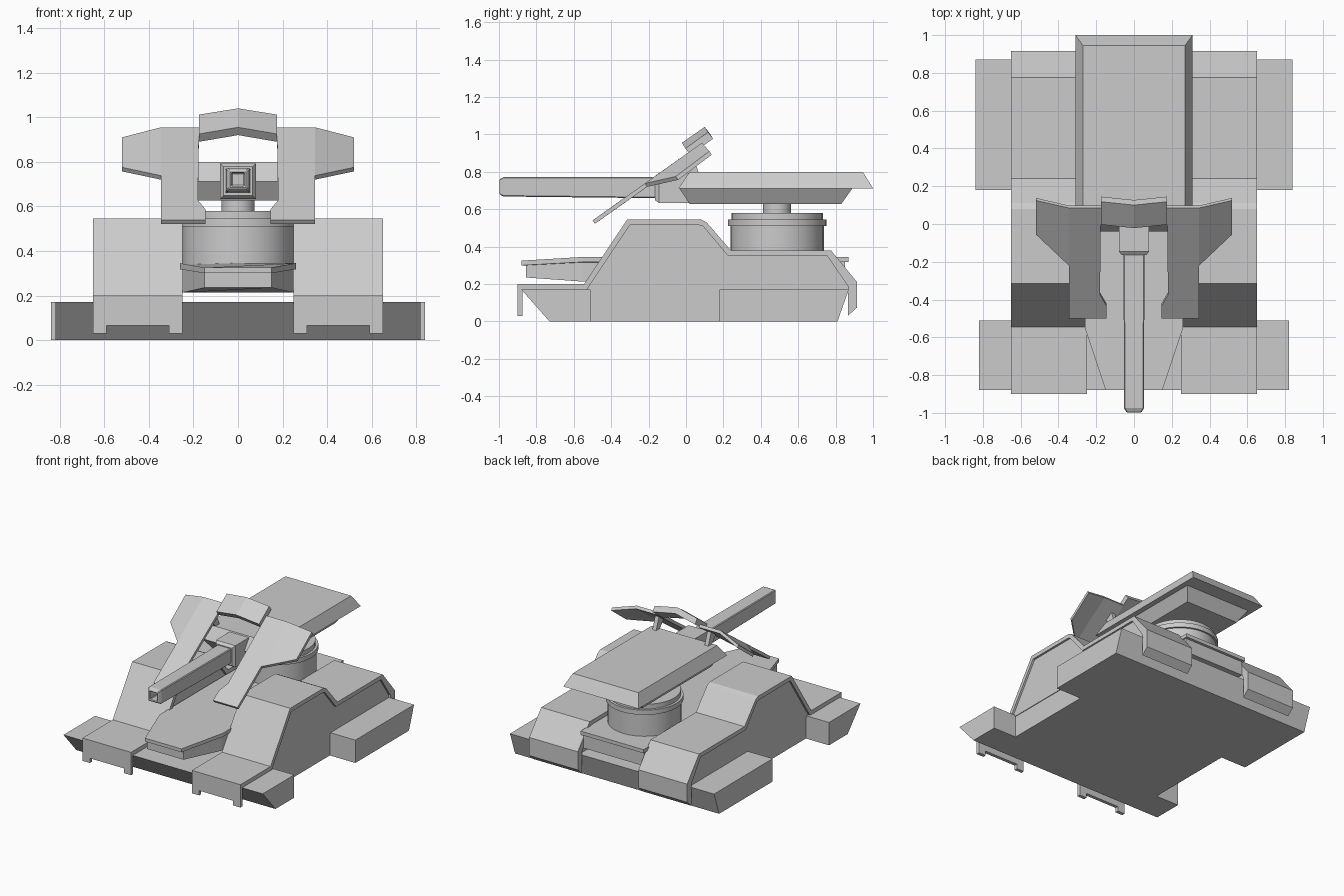
import bpy, bmesh
from mathutils import Vector

if "Cube" in bpy.data.objects:
    bpy.data.objects.remove(bpy.data.objects["Cube"])


def loft(name, rings):
    """Solid through matching closed rings of 3D points."""
    bm = bmesh.new()
    vs = [[bm.verts.new(p) for p in r] for r in rings]
    n = len(rings[0])
    for a, b in zip(vs, vs[1:]):
        for i in range(n):
            j = (i + 1) % n
            bm.faces.new((a[i], a[j], b[j], b[i]))
    bm.faces.new(vs[0][::-1])
    bm.faces.new(vs[-1])
    bmesh.ops.recalc_face_normals(bm, faces=bm.faces[:])
    me = bpy.data.meshes.new(name)
    bm.to_mesh(me)
    bm.free()
    ob = bpy.data.objects.new(name, me)
    bpy.context.collection.objects.link(ob)
    return ob


def prism(name, profile, x0, x1):
    """Extrude a (y, z) profile along x."""
    return loft(name, [[(x, y, z) for y, z in profile] for x in (x0, x1)])


def box(name, x0, x1, y0, y1, z0, z1):
    return prism(name, [(y0, z0), (y1, z0), (y1, z1), (y0, z1)], x0, x1)


def rect(x, y0, y1, z):
    return [(-x, y0, z), (x, y0, z), (x, y1, z), (-x, y1, z)]


def square(h, y, zc):
    return [(-h, y, zc - h), (h, y, zc - h), (h, y, zc + h), (-h, y, zc + h)]


def plate(name, pts, faces, offset):
    """Folded sheet thickened along an offset vector."""
    bm = bmesh.new()
    vs = [bm.verts.new(p) for p in pts]
    for f in faces:
        bm.faces.new([vs[i] for i in f])
    ext = bmesh.ops.extrude_face_region(bm, geom=bm.faces[:], use_keep_orig=True)
    bmesh.ops.translate(bm, vec=Vector(offset),
                        verts=[g for g in ext["geom"] if isinstance(g, bmesh.types.BMVert)])
    bmesh.ops.recalc_face_normals(bm, faces=bm.faces[:])
    me = bpy.data.meshes.new(name)
    bm.to_mesh(me)
    bm.free()
    ob = bpy.data.objects.new(name, me)
    bpy.context.collection.objects.link(ob)
    return ob


# Low base: middle floor plus wider front and rear sponsons
box("base_floor", -0.63, 0.63, -0.51, 0.18, 0, 0.17)
prism("front_sponson", [(-0.88, 0.17), (-0.73, 0), (-0.51, 0), (-0.51, 0.17)], -0.82, 0.82)
prism("rear_sponson", [(0.18, 0), (0.81, 0), (0.87, 0.17), (0.18, 0.17)], -0.84, 0.84)

# Fenders: folded armour shell over a slightly inset body
inner = [(0.865, 0.19), (0.755, 0.35), (0.225, 0.35), (0.09, 0.51), (0.07, 0.515),
         (-0.30, 0.515), (-0.53, 0.17)]
outer = [(-0.90, 0.065), (-0.90, 0.20), (-0.545, 0.20), (-0.315, 0.545), (0.08, 0.545),
         (0.11, 0.53), (0.24, 0.38), (0.775, 0.38), (0.915, 0.21), (0.915, 0.075), (0.865, 0.03)]
for s, side in ((-1, "left"), (1, "right")):
    prism(f"fender_shell_{side}", outer + inner + [(-0.875, 0.17), (-0.875, 0.065)],
          0.25 * s, 0.65 * s)
    prism(f"fender_body_{side}", inner + [(-0.53, 0.16), (0.865, 0.16)], 0.27 * s, 0.635 * s)
    for x0, x1 in ((0.25, 0.31), (0.59, 0.65)):
        box(f"flap_leg_{side}", x0 * s, x1 * s, -0.90, -0.875, 0.03, 0.065)

# Centre hull: tapered nose, thin lid on top
def outline(w, front, rear, z_front, z_back):
    return [(-w, -0.55, z_back), (-0.15, front, z_front), (0.15, front, z_front),
            (w, -0.55, z_back), (w, rear, z_back), (-w, rear, z_back)]

loft("centre_lid", [outline(0.26, -0.88, 0.87, 0.30, 0.318),
                    outline(0.26, -0.88, 0.87, 0.325, 0.345)])
loft("centre_hull", [outline(0.25, -0.855, 0.85, 0.235, 0.213),
                     outline(0.25, -0.855, 0.85, 0.30, 0.318)])

# Turret ring and neck
for name, r, z0, z1 in (("ring_drum", 0.25, 0.34, 0.51), ("ring_lip", 0.263, 0.51, 0.545),
                        ("ring_cap", 0.245, 0.545, 0.58), ("turret_neck", 0.075, 0.58, 0.64)):
    bpy.ops.mesh.primitive_cylinder_add(vertices=32, radius=r, depth=z1 - z0,
                                        location=(0, 0.487, (z0 + z1) / 2))
    bpy.context.object.name = name
    bpy.ops.object.shade_smooth_by_angle()

# Flat turret: bevelled upper slab and tapered lower block
loft("turret_upper", [rect(0.31, -0.04, 1.0, 0.712), rect(0.27, 0.02, 0.945, 0.80)])
loft("turret_lower", [rect(0.22, 0.02, 0.83, 0.627), rect(0.27, -0.035, 0.89, 0.712)])

# Gun: mantlet and square barrel with hollow muzzle
loft("mantlet", [square(0.065, -0.165, 0.713), square(0.08, -0.145, 0.713),
                 square(0.08, 0.03, 0.713)])
barrel = loft("gun_barrel", [square(0.03, -0.90, 0.72), square(0.03, -0.998, 0.72),
                             square(0.04, -0.998, 0.72), square(0.052, -0.975, 0.72),
                             square(0.056, -0.15, 0.715)])
bev = barrel.modifiers.new("edge_bevel", "BEVEL")
bev.width = 0.01
bev.segments = 1

# Gun shields: sloped plates with swept-back wings, on struts
for s, side in ((-1, "left"), (1, "right")):
    pts = [(0.175, 0.085, 0.955), (0.345, 0.085, 0.955), (0.345, -0.22, 0.738),
           (0.345, -0.50, 0.54), (0.145, -0.50, 0.54), (0.145, -0.435, 0.586),
           (0.18, -0.375, 0.628), (0.52, 0.125, 0.91), (0.52, -0.055, 0.775)]
    plate(f"gun_shield_{side}", [(x * s, y, z) for x, y, z in pts],
          [(0, 1, 2, 3, 4, 5, 6), (1, 7, 8, 2)], (0, 0.013, -0.018))
    prism(f"shield_strut_{side}", [(-0.03, 0.86), (0.03, 0.90), (0.07, 0.79), (0.03, 0.79)],
          0.20 * s, 0.23 * s)

# Raised centre shield with a ridge
plate("centre_shield",
      [(-0.175, 0.118, 1.012), (0, 0.10, 1.04), (0.175, 0.118, 1.012),
       (0.175, -0.003, 0.925), (0, -0.022, 0.955), (-0.175, -0.003, 0.925)],
      [(0, 1, 4, 5), (1, 2, 3, 4)], (0, 0.027, -0.035))
